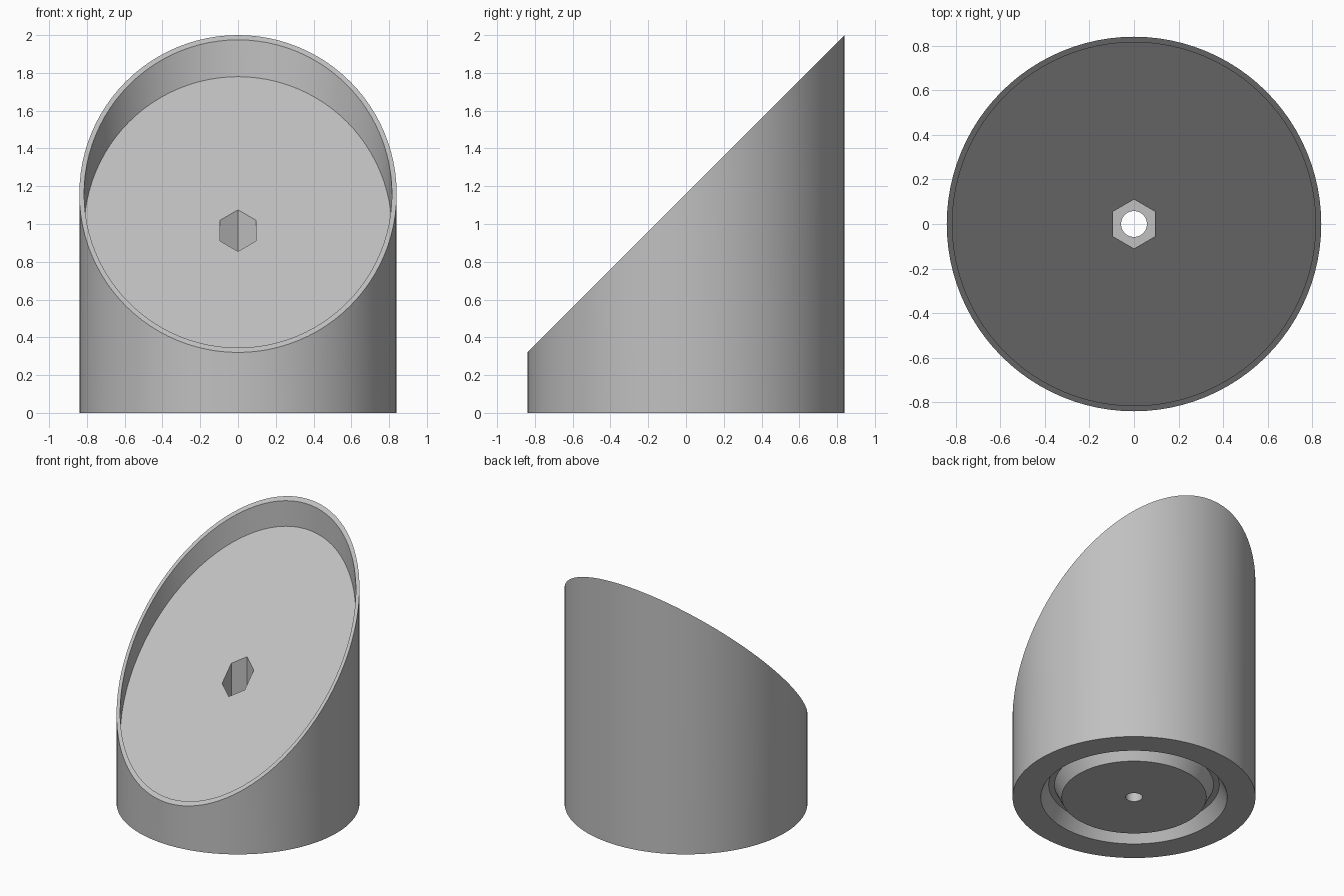
import bpy, bmesh
from math import sin, cos, pi

if "Cube" in bpy.data.objects:
    bpy.data.objects.remove(bpy.data.objects["Cube"], do_unlink=True)

SIDES = 96

grey = bpy.data.materials.new("light_grey")
grey.use_nodes = True
colour = (0.53, 0.53, 0.53, 1)
grey.diffuse_color = colour
grey.node_tree.nodes["Principled BSDF"].inputs["Base Color"].default_value = colour


def ring(bm, radius, height, slope=0, hexagon=False):
    """Loop of vertices; slope tilts it to follow the 45 degree cut."""
    verts = []
    for i in range(SIDES):
        a = 2 * pi * i / SIDES
        r = radius
        if hexagon:  # corners point along y
            step = (a + pi / 6) % (pi / 3) - pi / 6
            r = radius * cos(pi / 6) / cos(step)
        x, y = r * cos(a), r * sin(a)
        verts.append(bm.verts.new((x, y, height + slope * y)))
    return verts


bm = bmesh.new()
rings = [
    # outer wall and slanted rim
    ring(bm, 0.84, 0),
    ring(bm, 0.84, 1.16, 1),
    ring(bm, 0.815, 1.16, 1),
    # recessed slanted face
    ring(bm, 0.815, 0.965, 1),
    # hexagonal pocket and through hole
    ring(bm, 0.11, 0.965, 1, True),
    ring(bm, 0.11, 0.3, 0, True),
    ring(bm, 0.058, 0.3),
    ring(bm, 0.058, 0),
    # tapered groove under the base
    ring(bm, 0.5, 0),
    ring(bm, 0.55, 0.1),
    ring(bm, 0.59, 0.1),
    ring(bm, 0.645, 0),
]
for a, b in zip(rings, rings[1:] + rings[:1]):
    for i in range(SIDES):
        j = (i + 1) % SIDES
        bm.faces.new((a[i], a[j], b[j], b[i]))
bmesh.ops.recalc_face_normals(bm, faces=bm.faces)

mesh = bpy.data.meshes.new("slanted_body")
bm.to_mesh(mesh)
bm.free()
mesh.materials.append(grey)
body = bpy.data.objects.new("slanted_body", mesh)
bpy.context.collection.objects.link(body)

# smooth round walls, sharp edges kept
bpy.ops.object.select_all(action="DESELECT")
body.select_set(True)
bpy.context.view_layer.objects.active = body
bpy.ops.object.shade_smooth_by_angle(angle=pi / 6)
